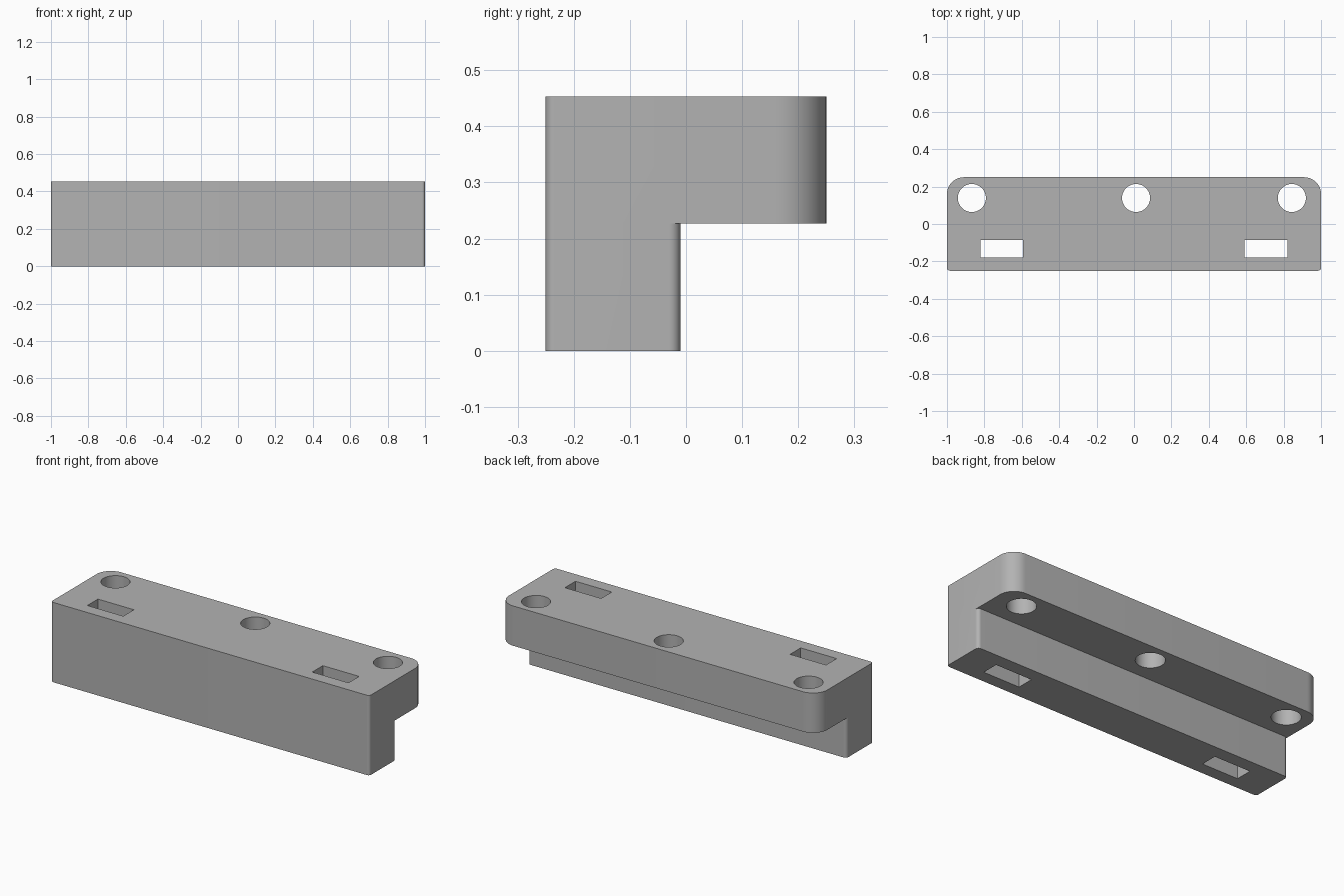
import bpy, bmesh
from math import cos, sin, pi

cube = bpy.data.objects.get("Cube")
if cube:
    bpy.data.objects.remove(cube, do_unlink=True)

HEIGHT, STEP = 0.453, 0.227      # total height, underside of the overhang
FRONT_R = 0.016                  # small rounding on the front edges

grey = bpy.data.materials.new("plain grey")
grey.use_nodes = True
colour = (0.45, 0.45, 0.45, 1)
grey.diffuse_color = colour
grey.node_tree.nodes["Principled BSDF"].inputs["Base Color"].default_value = colour


def rounded_outline(x0, x1, y0, y1, front_r, back_r, steps=12):
    """Counter-clockwise rectangle with separate front and back corner radii."""
    corners = [(x1, y0, -1, 1, front_r, -pi / 2), (x1, y1, -1, -1, back_r, 0),
               (x0, y1, 1, -1, back_r, pi / 2), (x0, y0, 1, 1, front_r, pi)]
    points = []
    for x, y, sx, sy, r, start in corners:
        if r == 0:
            points.append((x, y))
            continue
        for i in range(steps + 1):
            a = start + pi / 2 * i / steps
            points.append((x + sx * r + r * cos(a), y + sy * r + r * sin(a)))
    return points


def circle_outline(x, y, r, sides=48):
    return [(x + r * cos(2 * pi * i / sides), y + r * sin(2 * pi * i / sides))
            for i in range(sides)]


def prism(name, outline, z0, z1):
    bm = bmesh.new()
    face = bm.faces.new([bm.verts.new((x, y, z0)) for x, y in outline])
    top = bmesh.ops.extrude_face_region(bm, geom=[face])["geom"]
    bmesh.ops.translate(bm, vec=(0, 0, z1 - z0),
                        verts=[v for v in top if isinstance(v, bmesh.types.BMVert)])
    bmesh.ops.recalc_face_normals(bm, faces=bm.faces)
    mesh = bpy.data.meshes.new(name)
    bm.to_mesh(mesh)
    bm.free()
    mesh.materials.append(grey)
    obj = bpy.data.objects.new(name, mesh)
    bpy.context.collection.objects.link(obj)
    return obj


def combine(target, other, operation):
    """Apply a boolean and discard the second object."""
    mod = target.modifiers.new(operation.lower(), "BOOLEAN")
    mod.operation, mod.object, mod.solver = operation, other, "EXACT"
    bpy.ops.object.select_all(action="DESELECT")
    bpy.context.view_layer.objects.active = target
    target.select_set(True)
    bpy.ops.object.modifier_apply(modifier=mod.name)
    bpy.data.objects.remove(other, do_unlink=True)


# Wide upper plate with an overhang, joined to the narrow leg below
bracket = prism("stepped_bracket",
                rounded_outline(-1, 1, -0.25, 0.25, FRONT_R, 0.09), STEP, HEIGHT)
leg = prism("front_leg",
            rounded_outline(-1, 1, -0.25, -0.01, FRONT_R, 0.02), 0, STEP)
combine(bracket, leg, "UNION")

# Round screw holes through the overhang
for x in (-0.867, 0.011, 0.844):
    hole = prism("screw_hole_cutter", circle_outline(x, 0.139, 0.075), -0.1, 0.6)
    combine(bracket, hole, "DIFFERENCE")

# Rectangular slots through the full height of the leg
for x0, x1 in ((-0.82, -0.594), (0.592, 0.82)):
    slot = prism("slot_cutter", rounded_outline(x0, x1, -0.18, -0.085, 0, 0), -0.1, 0.6)
    combine(bracket, slot, "DIFFERENCE")

bracket.select_set(True)
bpy.context.view_layer.objects.active = bracket
bpy.ops.object.shade_smooth_by_angle(angle=pi / 6)
